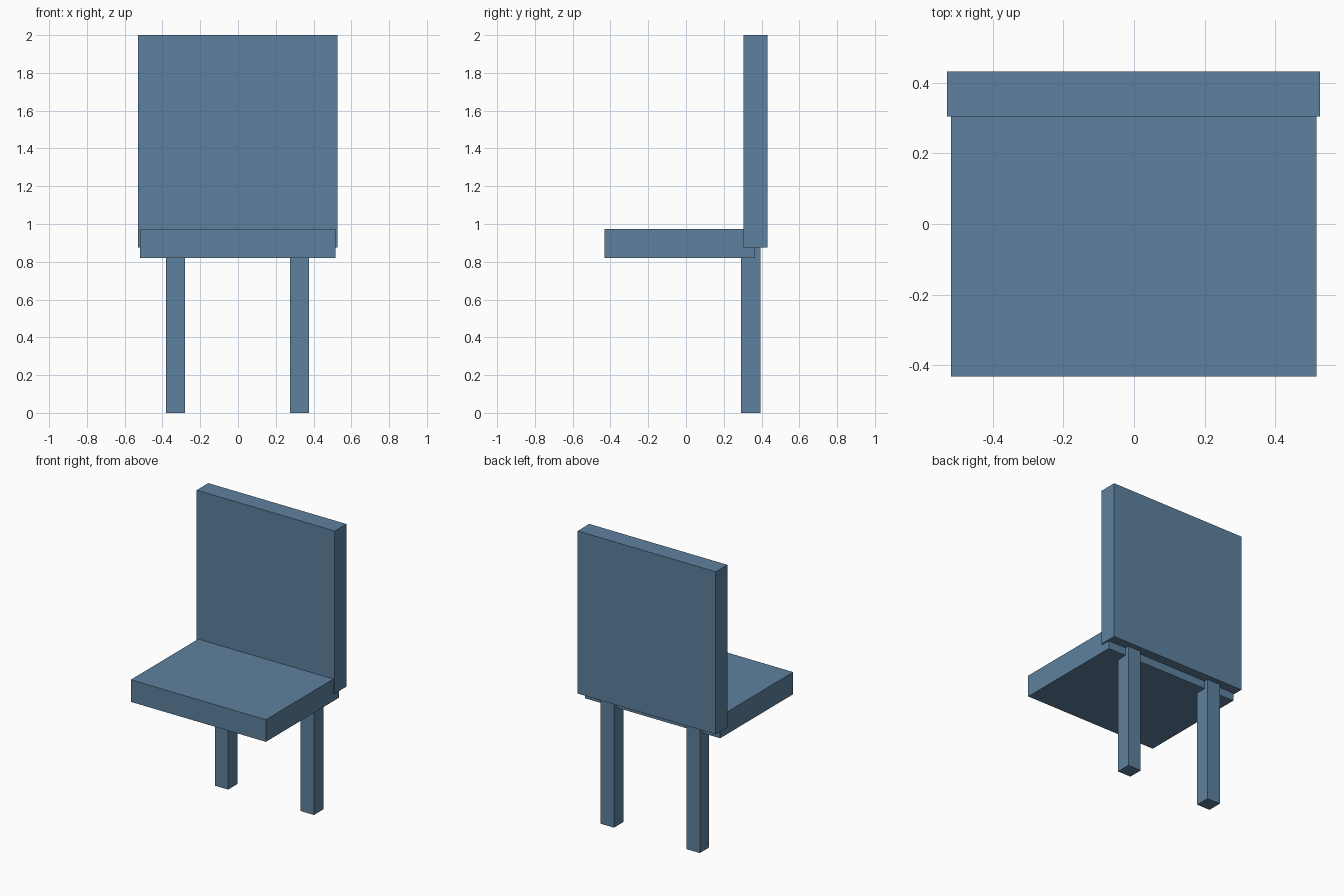
import bpy
from mathutils import Vector

cube = bpy.data.objects.get("Cube")
if cube:
    bpy.data.objects.remove(cube, do_unlink=True)

# One blue finish for the whole chair
blue = bpy.data.materials.new("slate_blue")
blue.use_nodes = True
colour = (0.11, 0.22, 0.342, 1)
blue.diffuse_color = colour
blue.node_tree.nodes["Principled BSDF"].inputs["Base Color"].default_value = colour


def block(name, low, high):
    """Flat-sided box between two opposite corners."""
    low, high = Vector(low), Vector(high)
    bpy.ops.mesh.primitive_cube_add(size=1, location=(low + high) / 2)
    part = bpy.context.object
    part.name = name
    for v in part.data.vertices:
        v.co *= high - low
    part.data.materials.append(blue)
    return part


# Seat slab and the slightly wider backrest
block("seat", (-0.518, -0.432, 0.82), (0.516, 0.366, 0.973))
block("backrest", (-0.53, 0.305, 0.875), (0.527, 0.432, 2.0))

# Two rear legs, running up into the seat and backrest
for name, x in (("right_leg", -0.331), ("left_leg", 0.326)):
    block(name, (x - 0.051, 0.292, 0), (x + 0.051, 0.394, 0.9))
